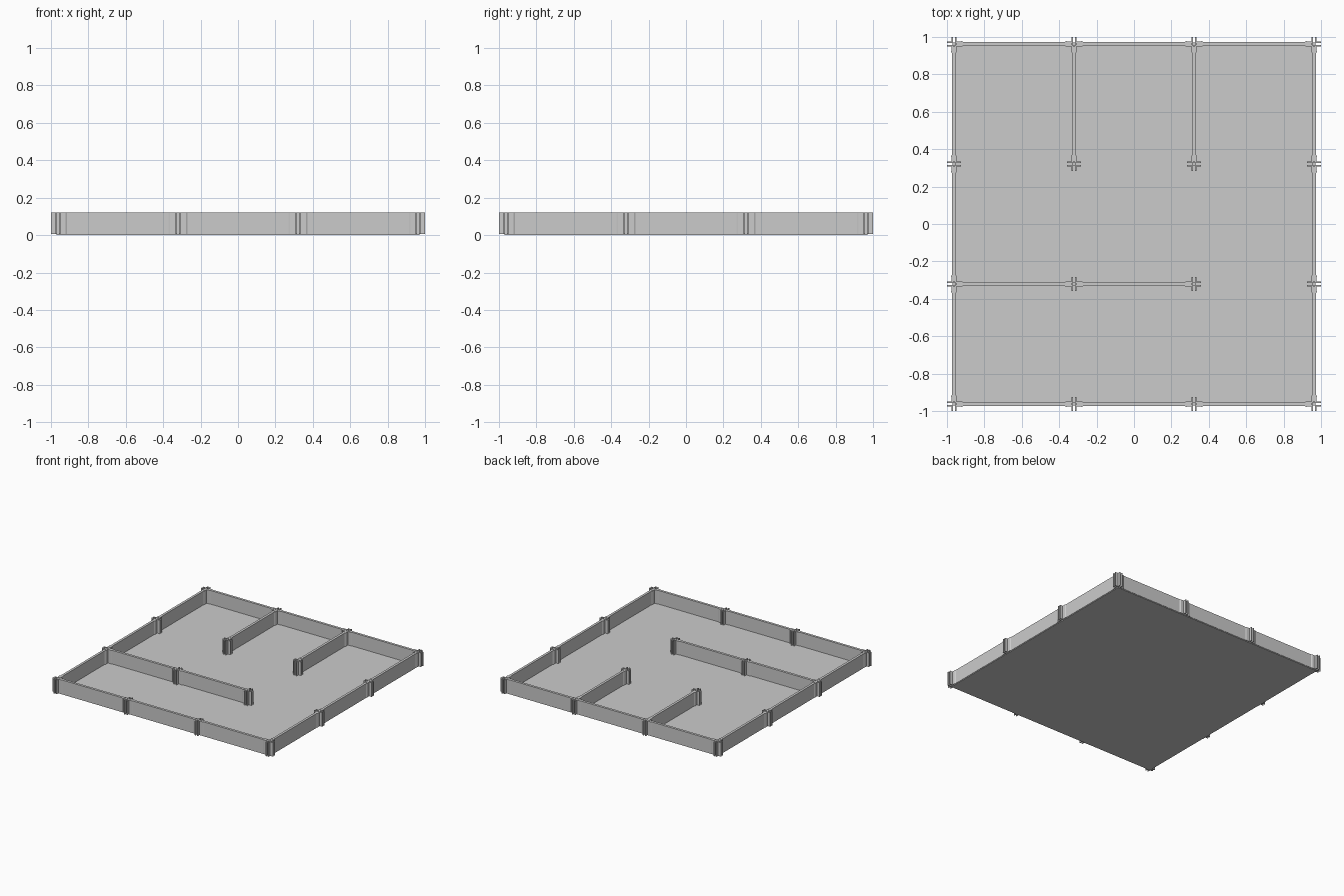
import bpy, bmesh, math

if "Cube" in bpy.data.objects:
    bpy.data.objects.remove(bpy.data.objects["Cube"])

P = 0.321          # half cell; posts sit at odd multiples
TOP = 0.12
GRID = [-3 * P, -P, P, 3 * P]
R = 0.037          # reach of the post prongs


def prism(name, outline, z0, z1, loc=(0, 0), angle=0):
    bm = bmesh.new()
    face = bm.faces.new([bm.verts.new((x, y, z0)) for x, y in outline])
    ext = bmesh.ops.extrude_face_region(bm, geom=[face])
    for v in ext["geom"]:
        if isinstance(v, bmesh.types.BMVert):
            v.co.z = z1
    bmesh.ops.recalc_face_normals(bm, faces=bm.faces)
    mesh = bpy.data.meshes.new(name)
    bm.to_mesh(mesh)
    bm.free()
    ob = bpy.data.objects.new(name, mesh)
    ob.location = (loc[0], loc[1], 0)
    ob.rotation_euler.z = angle
    bpy.context.collection.objects.link(ob)
    return ob


# slotted post: four arms, each a pair of prongs around a slot
arm = [(0.014, 0.014), (R, 0.014), (R, 0.006), (0.008, 0.006),
       (0.008, -0.006), (R, -0.006), (R, -0.014)]
post_outline = []
for k in range(4):
    c, s = round(math.cos(k * math.pi / 2)), round(math.sin(k * math.pi / 2))
    # clockwise within an arm, so walk it backwards to keep one loop
    post_outline += [(x * c - y * s, x * s + y * c) for x, y in reversed(arm)]

for i, x in enumerate(GRID):
    for j, y in enumerate(GRID):
        prism(f"post_{i}_{j}", post_outline, 0.005, TOP, (x, y))

# wall panel: full thickness body, flared shoulder and narrow tongue at each end
half = [(-P + 0.010, 0.005), (-P + 0.0375, 0.005), (-P + 0.0375, 0.015),
        (-P + 0.042, 0.015), (-P + 0.050, 0.010)]
upper = half + [(-x, y) for x, y in reversed(half)]
wall_outline = upper + [(x, -y) for x, y in reversed(upper)]


def wall(name, x, y, along_y=False):
    prism(name, wall_outline, 0.005, TOP, (x, y), math.pi / 2 if along_y else 0)


# outer walls
for i, m in enumerate((-2 * P, 0, 2 * P)):
    wall(f"front_wall_{i}", m, -3 * P)
    wall(f"back_wall_{i}", m, 3 * P)
    wall(f"left_wall_{i}", -3 * P, m, True)
    wall(f"right_wall_{i}", 3 * P, m, True)

# inner walls
wall("inner_wall_a", -2 * P, -P)
wall("inner_wall_b", 0, -P)
wall("inner_wall_c", -P, 2 * P, True)
wall("inner_wall_d", P, 2 * P, True)

# floor slab
F = 0.97
prism("floor", [(-F, -F), (F, -F), (F, F), (-F, F)], 0.0, 0.008)
